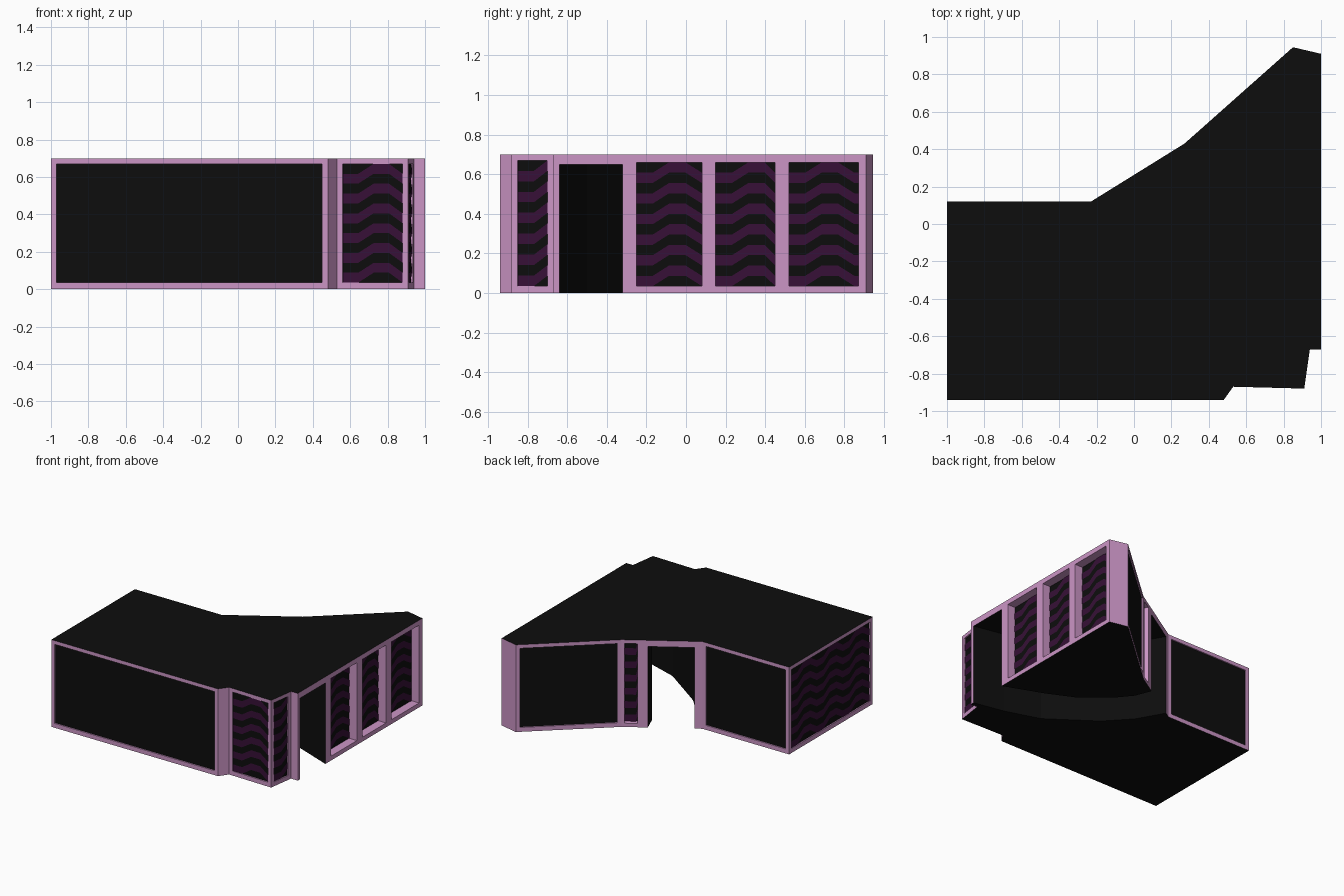
import bpy, bmesh
from mathutils import Vector

if "Cube" in bpy.data.objects:
    bpy.data.objects.remove(bpy.data.objects["Cube"])

H = 0.70
TUNNEL_H = 0.65


def material(name, rgb):
    m = bpy.data.materials.new(name)
    m.diffuse_color = (*rgb, 1)
    m.use_nodes = True
    m.node_tree.nodes["Principled BSDF"].inputs["Base Color"].default_value = m.diffuse_color
    return m


PINK = material("orchid_pink", (0.60, 0.30, 0.56))
BLACK = material("near_black", (0.004, 0.004, 0.004))
PURPLE = material("dark_purple", (0.038, 0.005, 0.038))
MATS = [PINK, BLACK, PURPLE]


def make_object(name, bm):
    me = bpy.data.meshes.new(name)
    bmesh.ops.remove_doubles(bm, verts=bm.verts, dist=1e-5)
    bm.to_mesh(me)
    bm.free()
    for m in MATS:
        me.materials.append(m)
    ob = bpy.data.objects.new(name, me)
    bpy.context.collection.objects.link(ob)
    return ob


def face(bm, pts, mat):
    f = bm.faces.new([bm.verts.new(p) for p in pts])
    f.material_index = mat
    return f


# Footprint, counter-clockwise from the front left corner
PLAN = [(-1, -.94), (.48, -.94), (.53, -.87), (.91, -.88), (.94, -.67), (1, -.67),
        (1, .91), (.85, .945), (.27, .43), (-.23, .12), (-1, .12)]
PLAN = [Vector((x, y, 0)) for x, y in PLAN]


def zigzag(bm, pos, s0, s1, z0, z1, depth):
    """Rows of stepped purple waves laid over a panel."""
    rows, period = 6, 0.33
    pitch = (z1 - z0) / rows
    cuts = [s0]
    while cuts[-1] < s1 - 1e-4:
        cuts.append(min(cuts[-1] + period / 4, s1))
    for i in range(len(cuts) - 1):
        a, b = cuts[i], cuts[i + 1]
        la, lb = [(0, 0, 1, 1)[k % 4] * pitch / 2 for k in (i, i + 1)]
        for r in range(rows):
            base = z0 + r * pitch
            top = base + pitch / 2
            face(bm, [pos(a, base + la, depth), pos(b, base + lb, depth),
                      pos(b, top + lb, depth), pos(a, top + la, depth)], 2)


def wall(name, i, openings):
    """Wall on plan edge i; openings are (s0, s1, z0, z1, depth, kind)."""
    p, q = PLAN[i], PLAN[(i + 1) % len(PLAN)]
    d = (q - p).normalized()
    n = Vector((d.y, -d.x, 0))

    def pos(s, z, depth=0):
        return p + d * s - n * depth + Vector((0, 0, z))

    bm = bmesh.new()
    ss = sorted({0, (q - p).length, *[v for o in openings for v in o[:2]]})
    zs = sorted({0, H, *[v for o in openings for v in o[2:4]]})
    # frame face
    for a, b in zip(ss, ss[1:]):
        for c, e in zip(zs, zs[1:]):
            m, k = (a + b) / 2, (c + e) / 2
            if not any(o[0] < m < o[1] and o[2] < k < o[3] for o in openings):
                face(bm, [pos(a, c), pos(b, c), pos(b, e), pos(a, e)], 0)
    # reveals, panels and stripes
    for s0, s1, z0, z1, depth, kind in openings:
        if kind == "open":
            continue
        ring = [(s0, z0), (s1, z0), (s1, z1), (s0, z1)]
        for k in range(4):
            u, v = ring[k], ring[(k + 1) % 4]
            face(bm, [pos(*u), pos(*v), pos(*v, depth), pos(*u, depth)], 0)
        face(bm, [pos(*r, depth) for r in ring], 1)
        if kind == "zigzag":
            zigzag(bm, pos, s0, s1, z0, z1, depth - 0.004)
    make_object(name, bm)
    return pos


def panel(i, kind, m=0.03, depth=0.01):
    length = (PLAN[(i + 1) % len(PLAN)] - PLAN[i]).length
    return [(m, length - m, 0.035, 0.67, depth, kind)]


# Outer walls
wall("front_wall", 0, panel(0, "plain"))
wall("front_corner_post", 1, [])
wall("front_window_wall", 2, panel(2, "zigzag"))
wall("side_window_wall", 3, panel(3, "zigzag"))
wall("side_step_post", 4, [])
right = wall("right_wall", 5, [(.03, .35, 0, TUNNEL_H, 0, "open")] +
             [(a, b, .035, .66, .07, "zigzag")
              for a, b in ((.42, .75), (.82, 1.12), (1.19, 1.54))])
wall("back_tip_post", 6, [])
wall("back_long_wall", 7, panel(7, "plain"))
back = wall("back_passage_wall", 8, [(.02, .115, .03, .67, .04, "zigzag"),
                                     (.19, .53, 0, TUNNEL_H, 0, "open")])
wall("back_wall", 9, panel(9, "plain"))
wall("left_wall", 10, panel(10, "zigzag"))

# Roof with pink rim
bm = bmesh.new()
f = face(bm, [p + Vector((0, 0, H)) for p in PLAN], 1)
rim = bmesh.ops.inset_region(bm, faces=[f], thickness=0.048, use_even_offset=True)
for g in rim["faces"]:
    g.material_index = 0
make_object("roof", bm)

# Curved passage through the building
south = [right(.03, 0), Vector((.75, -.59, 0)), Vector((.47, -.5, 0)),
         Vector((.11, -.245, 0)), Vector((-.06, -.06, 0)), back(.53, 0)]
north = [right(.35, 0), Vector((.69, -.2, 0)), Vector((.48, -.1, 0)),
         Vector((.25, .09, 0)), Vector((.16, .2, 0)), back(.19, 0)]
up = Vector((0, 0, TUNNEL_H))
bm = bmesh.new()
for k in range(5):
    a, b, c, e = south[k], south[k + 1], north[k], north[k + 1]
    face(bm, [b, a, a + up, b + up], 1)
    face(bm, [c, e, e + up, c + up], 1)
    face(bm, [a + up, c + up, e + up, b + up], 1)
make_object("passage", bm)

# Undersides on both sides of the passage
bm = bmesh.new()
face(bm, list(reversed(PLAN[:6] + south + PLAN[9:])), 1)
face(bm, list(reversed([PLAN[6], PLAN[7], PLAN[8]] + list(reversed(north)))), 1)
make_object("underside", bm)
